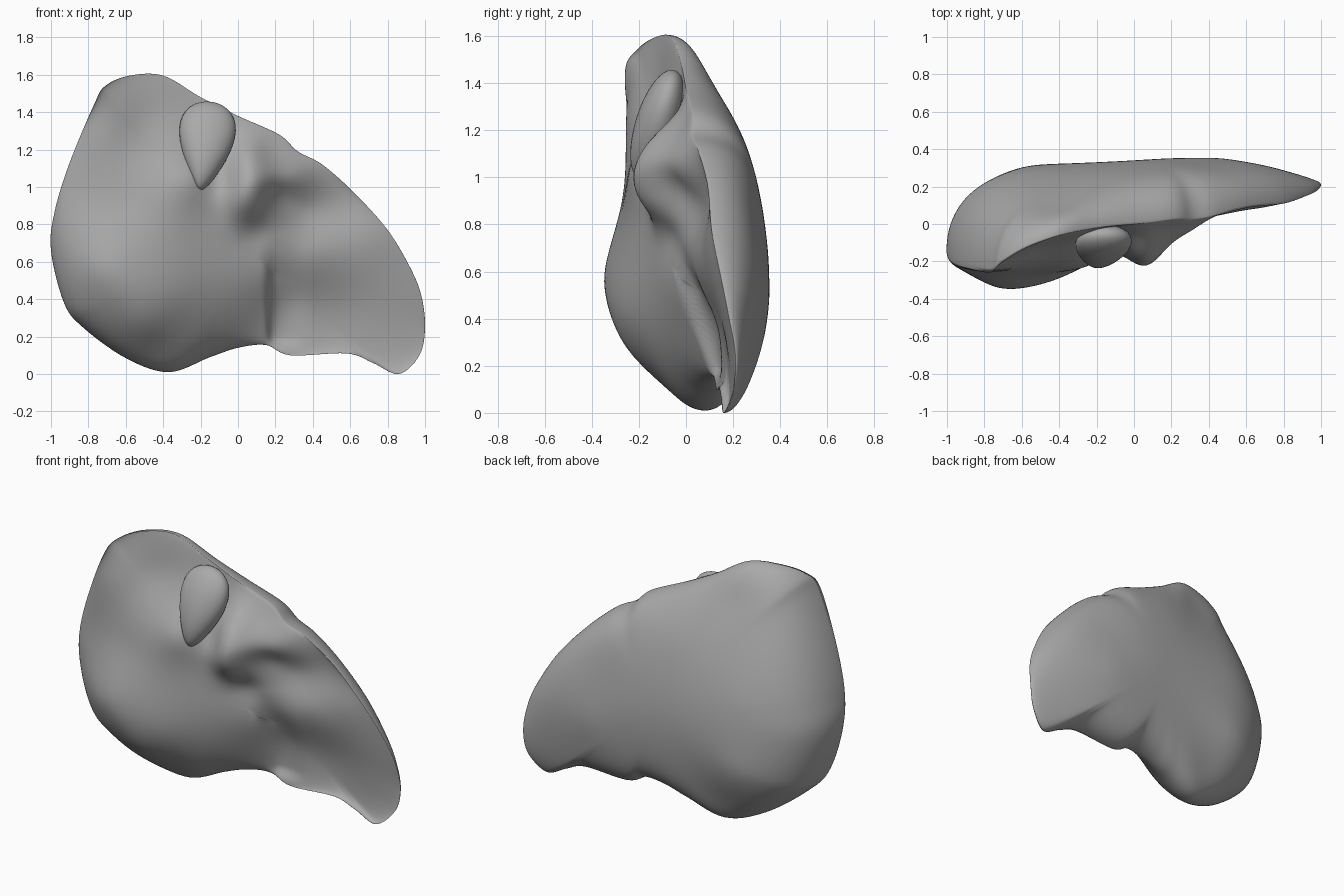
import bpy
import bmesh
import math
from mathutils import Vector

default_cube = bpy.data.objects.get("Cube")
if default_cube:
    bpy.data.objects.remove(default_cube, do_unlink=True)

# One plain grey for the whole organ
grey = bpy.data.materials.new("neutral grey")
grey.use_nodes = True
colour = (0.4, 0.4, 0.4, 1)
grey.diffuse_color = colour
grey.node_tree.nodes["Principled BSDF"].inputs["Base Color"].default_value = colour

# Outer rim of the body, clockwise from the upper left corner (x, y, z)
RIM = [
    (-.71, -.21, 1.54), (-.58, -.13, 1.595), (-.4, -.06, 1.595), (-.2, -.02, 1.48),
    (0, 0, 1.38), (.22, .03, 1.28), (.32, .03, 1.19), (.45, .05, 1.12),
    (.62, .09, .97), (.8, .11, .77), (.92, .15, .57), (.98, .18, .42),
    (1, .21, .25), (.97, .2, .1), (.86, .16, 0), (.72, .15, .06),
    (.58, .14, .11), (.28, .13, .1), (.15, .12, .155), (0, .12, .14),
    (-.15, .12, .09), (-.37, .08, .01), (-.6, .02, .085), (-.83, -.05, .25),
    (-.93, -.1, .38), (-1, -.13, .66), (-.98, -.19, .87), (-.9, -.23, 1.13),
    (-.77, -.26, 1.44),
]

# Front face: large lobe, middle lobe, then the hollow wing (x, z, depth y)
FRONT = [
    (-.92, .7, -.3), (-.73, .55, -.355), (-.8, .4, -.3), (-.6, .38, -.32),
    (-.5, .25, -.25), (-.45, .12, -.14), (-.35, .42, -.26), (-.2, .25, -.12),
    (-.85, .95, -.27), (-.6, .9, -.27), (-.35, .8, -.25), (-.72, 1.3, -.24),
    (-.5, 1.35, -.13), (-.4, 1.5, -.08), (-.35, 1.2, -.16), (-.15, .6, -.17),
    (.05, .65, -.08), (0, .35, -.05), (.12, .48, -.03), (.1, .22, .05),
    (-.22, 1.05, -.2), (-.1, 1.05, -.13), (-.04, 1.22, -.07), (-.1, .87, -.16),
    (.03, 1, -.22), (.06, 1.17, -.15), (.12, 1.02, -.19), (.18, 1.05, -.13),
    (.16, 1.18, -.08), (.06, .89, -.18), (.1, .78, -.07),
    (.22, .97, -.05), (.27, 1.03, -.055), (.19, .83, -.045),
    (.36, .87, .06), (.55, .92, .1), (.25, .6, 0), (.45, .67, .045),
    (.7, .74, .085), (.3, .4, .1), (.3, .22, .13), (.55, .35, .155),
    (.85, .35, .165),
]

# Gentle dome of the back face (x, z, depth y)
BACK = [
    (-.57, .4, .31), (-.8, .6, .265), (-.6, 1.2, .18), (-.4, 1.42, .11),
    (-.2, .65, .33), (-.1, 1.13, .255), (.2, .65, .35), (.45, .5, .352),
    (.2, .92, .315), (.72, .5, .315), (.88, .2, .27), (.15, .25, .31),
    (-.4, .15, .24), (-.6, .85, .28), (.5, .85, .3),
]


def smoothstep(low, high, value):
    s = min(max((value - low) / (high - low), 0), 1)
    return s * s * (3 - 2 * s)


def kernel(ax, az, bx, bz):
    return math.sqrt((ax - bx) ** 2 + (az - bz) ** 2 + .012)


def fit_surface(samples):
    """Return a smooth depth function that passes through the samples."""
    count = len(samples)
    mean = sum(s[2] for s in samples) / count
    rows = [[kernel(a[0], a[1], b[0], b[1]) for b in samples] + [a[2] - mean]
            for a in samples]
    for i in range(count):
        pivot = max(range(i, count), key=lambda r: abs(rows[r][i]))
        rows[i], rows[pivot] = rows[pivot], rows[i]
        rows[i] = [value / rows[i][i] for value in rows[i]]
        for r in range(count):
            if r != i:
                factor = rows[r][i]
                rows[r] = [v - factor * p for v, p in zip(rows[r], rows[i])]
    weights = [row[-1] for row in rows]

    def depth(x, z):
        return mean + sum(w * kernel(x, z, s[0], s[1])
                          for w, s in zip(weights, samples))
    return depth


def fissure(x, z):
    """Sharp step separating the small wing from the large lobe."""
    height = smoothstep(.1, .2, z) * (1 - smoothstep(.5, .75, z))
    return .05 * height * smoothstep(.14, .19, x) * (1 - smoothstep(.2, .4, x))


def smooth_loop(points, steps):
    """Closed spline through the given points."""
    points = [Vector(p) for p in points]
    count = len(points)
    result = []
    for i in range(count):
        a, b, c, d = (points[(i + k) % count] for k in (-1, 0, 1, 2))
        for j in range(steps):
            t = j / steps
            result.append(b + .5 * t * (c - a + t * (2 * a - 5 * b + 4 * c - d
                                                    + t * (3 * (b - c) + d - a))))
    return result


def finish(name, bm):
    bmesh.ops.recalc_face_normals(bm, faces=bm.faces)
    for face in bm.faces:
        face.smooth = True
    mesh = bpy.data.meshes.new(name)
    bm.to_mesh(mesh)
    bm.free()
    mesh.materials.append(grey)
    obj = bpy.data.objects.new(name, mesh)
    bpy.context.scene.collection.objects.link(obj)


def build_body(rings=44, steps=7):
    """Front and back faces made of rings that shrink from a shared rim."""
    bm = bmesh.new()
    rim = smooth_loop(RIM, steps)
    rim_verts = [bm.verts.new(p) for p in rim]
    count = len(rim)
    cx, cz = 0, .7
    for samples, step in ((FRONT, 1), (BACK, 0)):
        depth = fit_surface(samples)
        outer = rim_verts
        for ring in range(rings - 1, 0, -1):
            t = math.sin(ring / rings * math.pi / 2)
            bulge = math.sqrt(1 - t ** 7)
            inner = []
            for p in rim:
                x, z = cx + t * (p.x - cx), cz + t * (p.z - cz)
                y = depth(x, z) + step * fissure(x, z)
                inner.append(bm.verts.new((x, p.y + bulge * (y - p.y), z)))
            for i in range(count):
                j = (i + 1) % count
                bm.faces.new((outer[i], outer[j], inner[j], inner[i]))
            outer = inner
        centre = bm.verts.new((cx, depth(cx, cz), cz))
        for i in range(count):
            bm.faces.new((outer[i], outer[(i + 1) % count], centre))
    finish("main_body", bm)


def build_small_lobe():
    """Egg-shaped lobe, narrow below, sunk into the front near the top."""
    bm = bmesh.new()
    bmesh.ops.create_uvsphere(bm, u_segments=32, v_segments=20, radius=1)
    for v in bm.verts:
        x, y, z = v.co
        width = .135 * (1 + .2 * z)
        v.co = (-.175 + x * width + .035 * z + .04 * x * z,
                -.12 + y * .1 + .06 * z,
                1.22 + .235 * z - .03 * x)
    finish("upper_small_lobe", bm)


build_body()
build_small_lobe()
